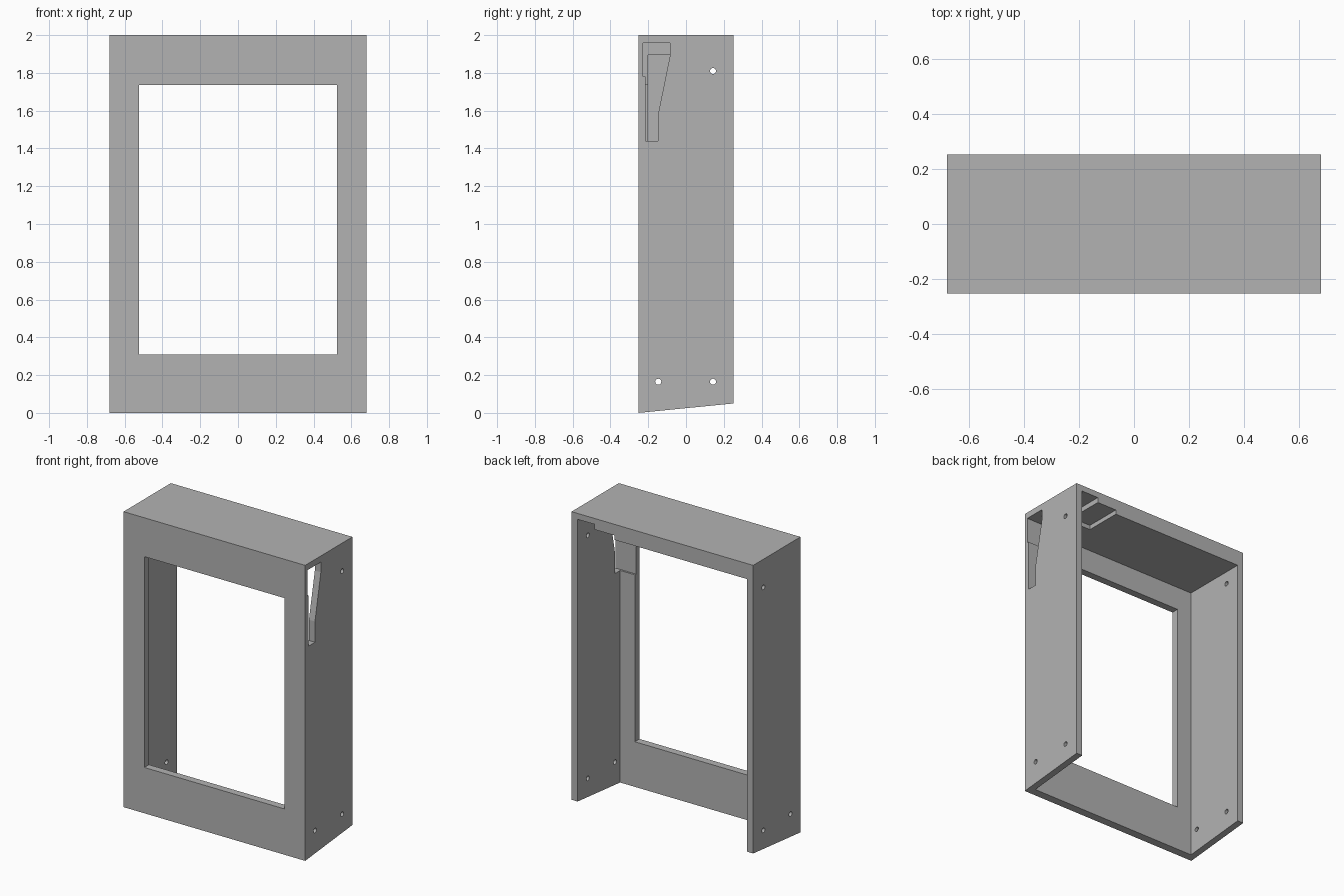
import bpy, bmesh, math
from mathutils import Matrix

cube = bpy.data.objects.get("Cube")
if cube:
    bpy.data.objects.remove(cube, do_unlink=True)

grey = bpy.data.materials.new("plain grey")
grey.use_nodes = True
grey.diffuse_color = (0.45, 0.45, 0.45, 1)
grey.node_tree.nodes["Principled BSDF"].inputs["Base Color"].default_value = grey.diffuse_color

W, D, H = 0.68, 0.2525, 2.0       # half width, half depth, height
WALL, FRONT, ROOF = 0.045, 0.05, 0.105
INNER = W - WALL


def finish(name, bm):
    bmesh.ops.recalc_face_normals(bm, faces=bm.faces)
    mesh = bpy.data.meshes.new(name)
    bm.to_mesh(mesh)
    bm.free()
    obj = bpy.data.objects.new(name, mesh)
    bpy.context.collection.objects.link(obj)
    mesh.materials.append(grey)
    return obj


def prism(name, profile, x0, x1):
    """Extrude a (y, z) side profile from x0 to x1."""
    bm = bmesh.new()
    face = bm.faces.new([bm.verts.new((x0, y, z)) for y, z in profile])
    geom = bmesh.ops.extrude_face_region(bm, geom=[face])["geom"]
    verts = [v for v in geom if isinstance(v, bmesh.types.BMVert)]
    bmesh.ops.translate(bm, verts=verts, vec=(x1 - x0, 0, 0))
    return finish(name, bm)


def box(name, x0, x1, y0, y1, z0, z1):
    return prism(name, [(y0, z0), (y1, z0), (y1, z1), (y0, z1)], x0, x1)


def drill(name, y, z):
    bm = bmesh.new()
    turn = Matrix.Translation((0, y, z)) @ Matrix.Rotation(math.pi / 2, 4, "Y")
    bmesh.ops.create_cone(bm, cap_ends=True, segments=24, radius1=0.016,
                          radius2=0.016, depth=2 * W + 0.2, matrix=turn)
    return finish(name, bm)


def cut(target, cutter):
    cutter.hide_render = True
    mod = target.modifiers.new("cut", "BOOLEAN")
    mod.operation = "DIFFERENCE"
    mod.solver = "EXACT"
    mod.object = cutter
    bpy.context.view_layer.objects.active = target
    bpy.ops.object.modifier_apply(modifier=mod.name)
    bpy.data.objects.remove(cutter, do_unlink=True)


# Outer housing with a sloping foot
housing = prism("housing", [(-D, 0), (D, 0.05), (D, H), (-D, H)], -W, W)

# Hollow interior, open at the back and the bottom
cut(housing, box("interior_cutter", -INNER, INNER, -D + FRONT, D + 0.1, -0.1, H - ROOF))

# Front window
cut(housing, box("window_cutter", -0.525, 0.525, -D - 0.1, -0.12, 0.31, 1.737))

# Stepped recess under the roof
cut(housing, box("deep_recess_cutter", 0.507, INNER, -0.15, D + 0.1, 1.8, 1.96))
cut(housing, box("shallow_recess_cutter", 0.36, 0.57, 0.0, D + 0.1, 1.8, 1.925))

# Tapered side slot that also pockets into the front panel
slot = [(-0.228, 1.958), (-0.085, 1.958), (-0.085, 1.89), (-0.148, 1.58),
        (-0.148, 1.44), (-0.215, 1.44), (-0.215, 1.782), (-0.228, 1.782)]
cut(housing, prism("slot_cutter", slot, 0.505, W + 0.1))

# Screw holes through both side walls
for y, z in [(0.143, 1.81), (0.143, 0.165), (-0.147, 0.165)]:
    cut(housing, drill("screw_hole_cutter", y, z))
